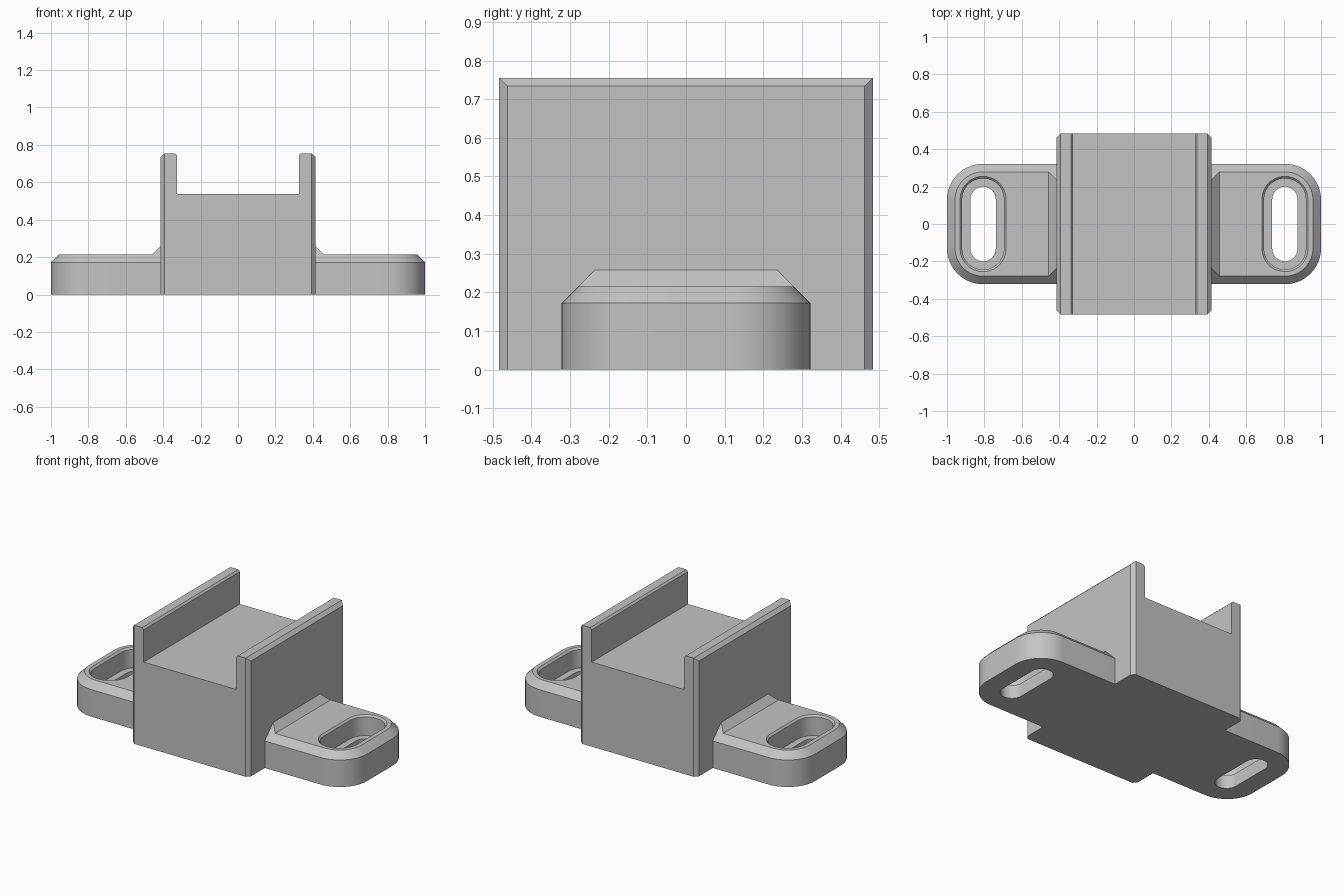
import bpy, bmesh
from math import sin, cos, pi
from mathutils import Vector

cube = bpy.data.objects.get("Cube")
if cube:
    bpy.data.objects.remove(cube, do_unlink=True)

grey = bpy.data.materials.new("plain grey")
GREY = (0.55, 0.55, 0.55, 1)
grey.diffuse_color = GREY
grey.use_nodes = True
grey.node_tree.nodes["Principled BSDF"].inputs["Base Color"].default_value = GREY

# Main dimensions
BODY_X, BODY_Y, BODY_TOP = 0.414, 0.484, 0.755
CHANNEL_X, CHANNEL_Z = 0.325, 0.538
EDGE, LIP = 0.0215, 0.011
EAR_Y, EAR_TOP, EAR_R, BEVEL = 0.322, 0.215, 0.193, 0.043
SLOT_X, SLOT_HALF = 1 - EAR_R, 0.132
STEPS = 14


def make_object(name, bm):
    bmesh.ops.recalc_face_normals(bm, faces=bm.faces)
    mesh = bpy.data.meshes.new(name)
    bm.to_mesh(mesh)
    bm.free()
    mesh.materials.append(grey)
    obj = bpy.data.objects.new(name, mesh)
    bpy.context.collection.objects.link(obj)
    return obj


def select_only(obj):
    bpy.ops.object.select_all(action='DESELECT')
    obj.select_set(True)
    bpy.context.view_layer.objects.active = obj


def loft(rings):
    """Closed solid through rings that share a point count."""
    bm = bmesh.new()
    loops = [[bm.verts.new(p) for p in ring] for ring in rings]
    n = len(loops[0])
    for a, b in zip(loops, loops[1:]):
        for i in range(n):
            j = (i + 1) % n
            bm.faces.new((a[i], a[j], b[j], b[i]))
    bm.faces.new(loops[0])
    bm.faces.new(loops[-1])
    return bm


def arc(cx, cy, r, start, sweep):
    return [(cx + r * cos(start + sweep * i / STEPS),
             cy + r * sin(start + sweep * i / STEPS)) for i in range(STEPS + 1)]


def ear_ring(inset, z, side):
    y, r = EAR_Y - inset, EAR_R - inset
    c = EAR_Y - EAR_R
    pts = [(BODY_X, -y)] + arc(SLOT_X, -c, r, -pi / 2, pi / 2)
    pts += arc(SLOT_X, c, r, 0, pi / 2) + [(BODY_X, y)]
    return [(side * px, py, z) for px, py in pts]


def slot_ring(r, z, side):
    pts = arc(SLOT_X, SLOT_HALF, r, 0, pi) + arc(SLOT_X, -SLOT_HALF, r, pi, pi)
    return [(side * px, py, z) for px, py in pts]


# Channel body: U profile pushed along y
half = [(BODY_X, 0), (BODY_X, BODY_TOP - EDGE), (BODY_X - EDGE, BODY_TOP),
        (CHANNEL_X + LIP, BODY_TOP), (CHANNEL_X, BODY_TOP - LIP),
        (CHANNEL_X, CHANNEL_Z)]
profile = half + [(-x, z) for x, z in reversed(half)]
bm = loft([[(x, y, z) for x, z in profile] for y in (-BODY_Y, BODY_Y)])

# Cut the four upright outer corners
for sx in (-1, 1):
    for sy in (-1, 1):
        bmesh.ops.bisect_plane(
            bm, geom=bm.verts[:] + bm.edges[:] + bm.faces[:],
            plane_co=Vector((sx * (BODY_X - EDGE), sy * BODY_Y, 0)),
            plane_no=Vector((sx, sy, 0)), clear_outer=True)
        bmesh.ops.holes_fill(bm, edges=[e for e in bm.edges if e.is_boundary], sides=0)
make_object("channel_body", bm)

for label, side in (("left", 1), ("right", -1)):
    # Mounting ear with a bevelled top rim
    ear = make_object(label + "_mounting_ear", loft([
        ear_ring(0, 0, side), ear_ring(0, EAR_TOP - BEVEL, side),
        ear_ring(BEVEL, EAR_TOP, side)]))

    # Through slot with a recessed seat and a fine rim bevel
    cutter = make_object("slot_cutter", loft([
        slot_ring(r, z, side) for r, z in (
            (0.068, -0.1), (0.068, 0.086), (0.112, 0.086),
            (0.112, EAR_TOP - 0.011), (0.123, EAR_TOP), (0.123, 0.3))]))
    cutter.hide_render = True
    mod = ear.modifiers.new("slot", 'BOOLEAN')
    mod.operation = 'DIFFERENCE'
    mod.solver = 'EXACT'
    mod.object = cutter
    select_only(ear)
    bpy.ops.object.modifier_apply(modifier=mod.name)
    bpy.data.objects.remove(cutter, do_unlink=True)
    select_only(ear)
    bpy.ops.object.shade_smooth_by_angle(angle=pi / 6)

    # Sloped gusset where the ear meets the body
    y = EAR_Y - BEVEL
    bm = bmesh.new()
    for sy in (-1, 1):
        bm.verts.new((side * BODY_X, sy * y, EAR_TOP))
        bm.verts.new((side * (BODY_X + BEVEL), sy * y, EAR_TOP))
        bm.verts.new((side * BODY_X, sy * (y - BEVEL), EAR_TOP + BEVEL))
    bmesh.ops.convex_hull(bm, input=bm.verts[:])
    make_object(label + "_gusset", bm)
